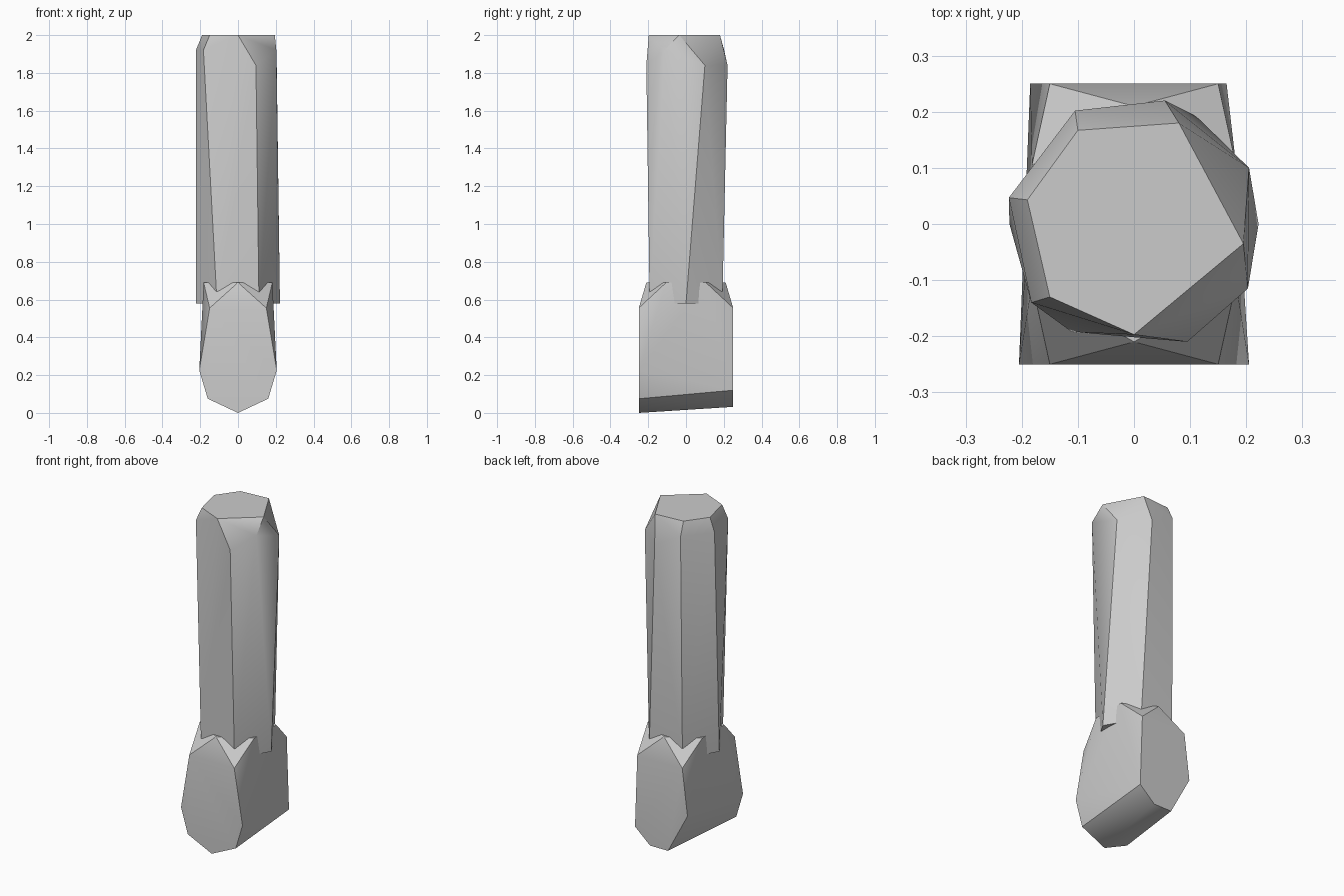
import bpy, bmesh, math
from math import radians, cos, sin

cube = bpy.data.objects.get("Cube")
if cube:
    bpy.data.objects.remove(cube, do_unlink=True)

# One plain grey for the whole model
grey = bpy.data.materials.new("plain grey")
grey.use_nodes = True
colour = (0.6, 0.6, 0.6, 1)
grey.diffuse_color = colour
grey.node_tree.nodes["Principled BSDF"].inputs["Base Color"].default_value = colour


def chiselled_block(name, points):
    """Faceted solid wrapped tightly around its corner points."""
    bm = bmesh.new()
    for p in points:
        bm.verts.new(p)
    bmesh.ops.convex_hull(bm, input=bm.verts[:])
    bmesh.ops.dissolve_limit(bm, angle_limit=radians(1),
                             verts=bm.verts[:], edges=bm.edges[:])
    bmesh.ops.recalc_face_normals(bm, faces=bm.faces[:])
    mesh = bpy.data.meshes.new(name)
    bm.to_mesh(mesh)
    bm.free()
    mesh.materials.append(grey)
    obj = bpy.data.objects.new(name, mesh)
    bpy.context.collection.objects.link(obj)
    bpy.ops.object.select_all(action='DESELECT')
    obj.select_set(True)
    bpy.context.view_layer.objects.active = obj
    bpy.ops.object.shade_smooth_by_angle(angle=radians(30))
    return obj


def hexagon(radius, z, start):
    return [(radius * cos(radians(start + 60 * i)),
             radius * sin(radians(start + 60 * i)), z) for i in range(6)]


# Column: regular hexagon foot, irregular shoulder and cap
cap = [(x, y, 2) for x, y in ((0, -.197), (.195, -.035), (.08, .18),
                              (-.1, .167), (-.19, .043), (-.15, -.13))]
shoulder = [(-.183, -.14, 1.92), (.095, -.21, 1.84), (.203, -.115, 1.92),
            (.205, .1, 1.84), (.055, .22, 1.84), (-.105, .202, 1.92),
            (-.223, .047, 1.92)]
chiselled_block("column", hexagon(.222, .58, 0) + shoulder + cap)

# Base: front and back end profiles under a hexagonal top turned half a side
front = [(0, .005), (.16, .08), (.205, .23), (.15, .56),
         (-.15, .56), (-.205, .23), (-.16, .08)]
back = [(.065, .037), (.165, .125), (.15, .56),
        (-.15, .56), (-.185, .28), (-.055, .037)]
ends = [(x, -.25, z) for x, z in front] + [(x, .25, z) for x, z in back]
chiselled_block("base", ends + hexagon(.21, .695, 30))

# Rest the base exactly on the ground
bpy.data.objects["base"].data.vertices.update()
low = min(v.co.z for v in bpy.data.objects["base"].data.vertices)
for obj in (bpy.data.objects["base"], bpy.data.objects["column"]):
    obj.location.z = 0 if obj.name == "column" else -low
